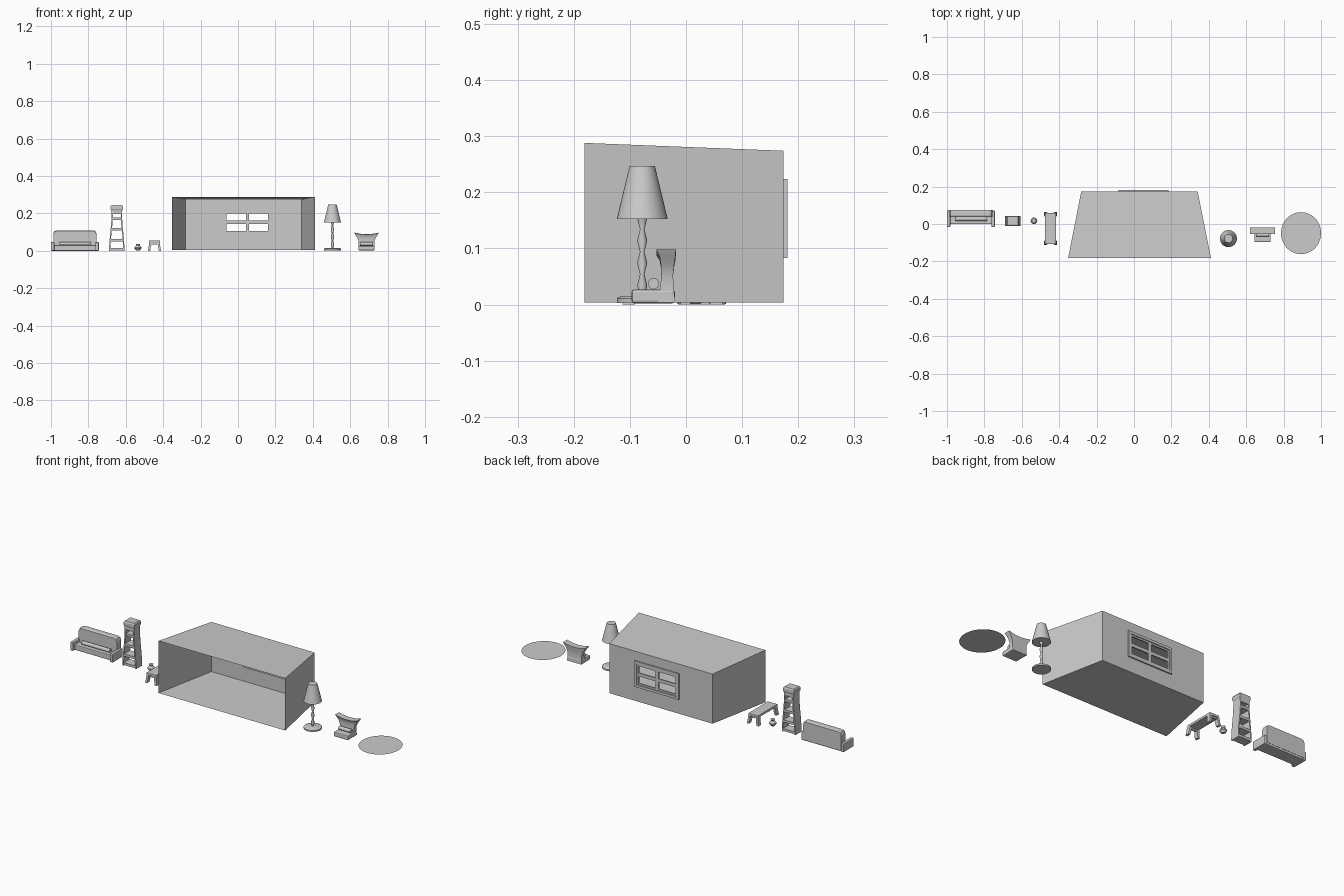
import bpy, bmesh, math

if "Cube" in bpy.data.objects:
    bpy.data.objects.remove(bpy.data.objects["Cube"])


def mesh(name, verts, faces, smooth=False):
    me = bpy.data.meshes.new(name)
    me.from_pydata(verts, [], faces)
    bm = bmesh.new()
    bm.from_mesh(me)
    bmesh.ops.recalc_face_normals(bm, faces=bm.faces)
    bm.to_mesh(me)
    bm.free()
    ob = bpy.data.objects.new(name, me)
    bpy.context.collection.objects.link(ob)
    if smooth:
        bpy.ops.object.select_all(action='DESELECT')
        ob.select_set(True)
        bpy.context.view_layer.objects.active = ob
        bpy.ops.object.shade_smooth_by_angle(angle=math.radians(35))
    return ob


def loft(name, rings, smooth=False):
    """Skin a stack of equal-length rings and cap both ends."""
    n = len(rings[0])
    verts = [v for r in rings for v in r]
    faces = [(i * n + j, i * n + (j + 1) % n, (i + 1) * n + (j + 1) % n, (i + 1) * n + j)
             for i in range(len(rings) - 1) for j in range(n)]
    faces += [tuple(range(n)), tuple(range(len(verts) - n, len(verts)))]
    return mesh(name, verts, faces, smooth)


def rect(x0, x1, y0, y1, z):
    return [(x0, y0, z), (x1, y0, z), (x1, y1, z), (x0, y1, z)]


def box(name, x0, x1, y0, y1, z0, z1, bevel=0):
    ob = loft(name, [rect(x0, x1, y0, y1, z) for z in (z0, z1)])
    if bevel:
        m = ob.modifiers.new("bevel", 'BEVEL')
        m.width, m.segments = bevel, 2
    return ob


def lathe(name, profile, x, y, n):
    return loft(name, [[(x + r * math.cos(math.tau * k / n), y + r * math.sin(math.tau * k / n), z)
                        for k in range(n)] for r, z in profile], True)


def roll(name, x0, x1, y, z, r, n=16):
    return loft(name, [[(x, y + r * math.cos(math.tau * k / n), z + r * math.sin(math.tau * k / n))
                        for k in range(n)] for x in (x0, x1)], True)


# Room: thin open-fronted shell, tapering towards the back
front = [(-.352, -.181, .004), (.411, -.181, .004), (.411, -.181, .288), (-.352, -.181, .288)]
back = [(-.282, .174, .004), (.34, .174, .004), (.34, .174, .274), (-.282, .174, .274)]
hole = [(x, .174, z) for x, z in ((-.07, .097), (.171, .097), (.171, .211), (-.07, .211))]
mesh("room_shell", front + back + hole,
     [(k, (k + 1) % 4, (k + 1) % 4 + 4, k + 4) for k in range(4)]
     + [(k + 4, (k + 1) % 4 + 4, (k + 1) % 4 + 8, k + 8) for k in range(4)])


# Window: outer frame with four inset panes
def frame(name, x0, x1, z0, z1, w, y0, y1):
    def loop(d, y):
        return [(x0 + d, y, z0 + d), (x1 - d, y, z0 + d), (x1 - d, y, z1 - d), (x0 + d, y, z1 - d)]
    v = loop(0, y0) + loop(0, y1) + loop(w, y1) + loop(w, y0)
    f = [(a * 4 + k, a * 4 + (k + 1) % 4, (a + 1) % 4 * 4 + (k + 1) % 4, (a + 1) % 4 * 4 + k)
         for a in range(4) for k in range(4)]
    return mesh(name, v, f)


frame("window_frame", -.083, .184, .083, .224, .014, .167, .181)
for cx in (-.0095, .1105):
    for cz in (.1255, .1815):
        frame("window_pane_frame", cx - .06, cx + .06, cz - .028, cz + .028, .009, .170, .177)

# Floor lamp
lathe("lamp_base", [(.045, .003), (.045, .011), (.038, .015)], .505, -.078, 32)
stem = [(.009 if k % 2 else .004, .014 + .02 * k) for k in range(8)]
lathe("lamp_stem", stem, .505, -.078, 12)
lathe("lamp_shade", [(.0455, .152), (.0225, .247)], .505, -.078, 32)

# Armchair: seat, bolster, flared back with a dipped top edge
cx = .687
box("chair_seat", cx - .043, cx + .043, -.097, -.02, .002, .027, .005)
roll("chair_bolster", cx - .036, cx + .036, -.058, .037, .010)
rows = [(.043, .004, -.050, -.019), (.042, .03, -.046, -.022), (.043, .052, -.044, -.023),
        (.050, .072, -.045, -.021), (.060, .086, -.047, -.019), (.066, .098, -.053, -.018)]
cols = (-1, -.7, -.35, 0, .35, .7, 1)
rings = []
for w, z, y0, y1 in rows:
    def pt(c, y):
        dip = .010 * (1 - c * c) * max(0, (z - .05) / .048)
        return (cx + w * c, y, z - dip)
    rings.append([pt(c, y0) for c in cols] + [pt(c, y1) for c in reversed(cols)])
loft("chair_back", rings, True)

# Round rug
n = 48
mesh("rug", [(.893 + .107 * math.cos(math.tau * k / n), -.049 + .112 * math.sin(math.tau * k / n), .003)
             for k in range(n)], [tuple(range(n))])

# Sofa: base, arms, rounded back and bolster
box("sofa_base", -.99, -.755, .0, .07, 0, .03, .004)
for x0 in (-1.0, -.762):
    box("sofa_arm", x0, x0 + .018, -.016, .072, 0, .047, .004)
outline = [(-.987, .012), (-.757, .012), (-.757, .092), (-.762, .105), (-.774, .11),
           (-.97, .11), (-.982, .105), (-.987, .092)]
loft("sofa_back", [[(x, y, z - d) for x, z in outline]
                   for y, d in ((.038, .004), (.045, 0), (.068, 0), (.075, .004))])
roll("sofa_bolster", -.955, -.787, .027, .038, .010)

# Bookshelf: curved tapering sides, shelves and cap
sx, sy = -.648, .016


def half(z):
    return .041 - .013 * (1 - math.cos(math.pi * min(z / .2, 1))) / 2


for s in (-1, 1):
    zs = [.2 * k / 8 for k in range(9)]
    loft("shelf_side", [rect(sx + s * half(z), sx + s * (half(z) - .007), sy - .026, sy + .026, z)
                        for z in zs], True)
for z in (.003, .051, .108, .165):
    box("shelf_board", sx - half(z) + .003, sx + half(z) - .003, sy - .025, sy + .025, z, z + .013)
loft("shelf_cap", [rect(sx - w, sx + w, sy - d, sy + d, z) for w, d, z in
                   ((.028, .025, .198), (.029, .025, .215), (.033, .028, .223),
                    (.033, .028, .238), (.028, .024, .245))])

# Vase
lathe("vase", [(.009, .001), (.018, .012), (.018, .019), (.008, .029), (.012, .037)], -.535, .017, 10)

# Coffee table: slab, thin aprons and four splayed legs
tx, ty = -.4465, -.024
box("table_top", tx - .029, tx + .029, ty - .084, ty + .084, .042, .055, .002)
for s in (-1, 1):
    for t in (-1, 1):
        loft("table_leg", [rect(tx + s * (a - .012), tx + s * a, ty + t * (b - .022), ty + t * b, z)
                           for a, b, z in ((.035, .089, 0), (.031, .086, .022), (.029, .084, .044))])
    box("table_apron", tx - .022, tx + .022, ty + s * .074 - .004, ty + s * .074 + .004, .034, .043)
